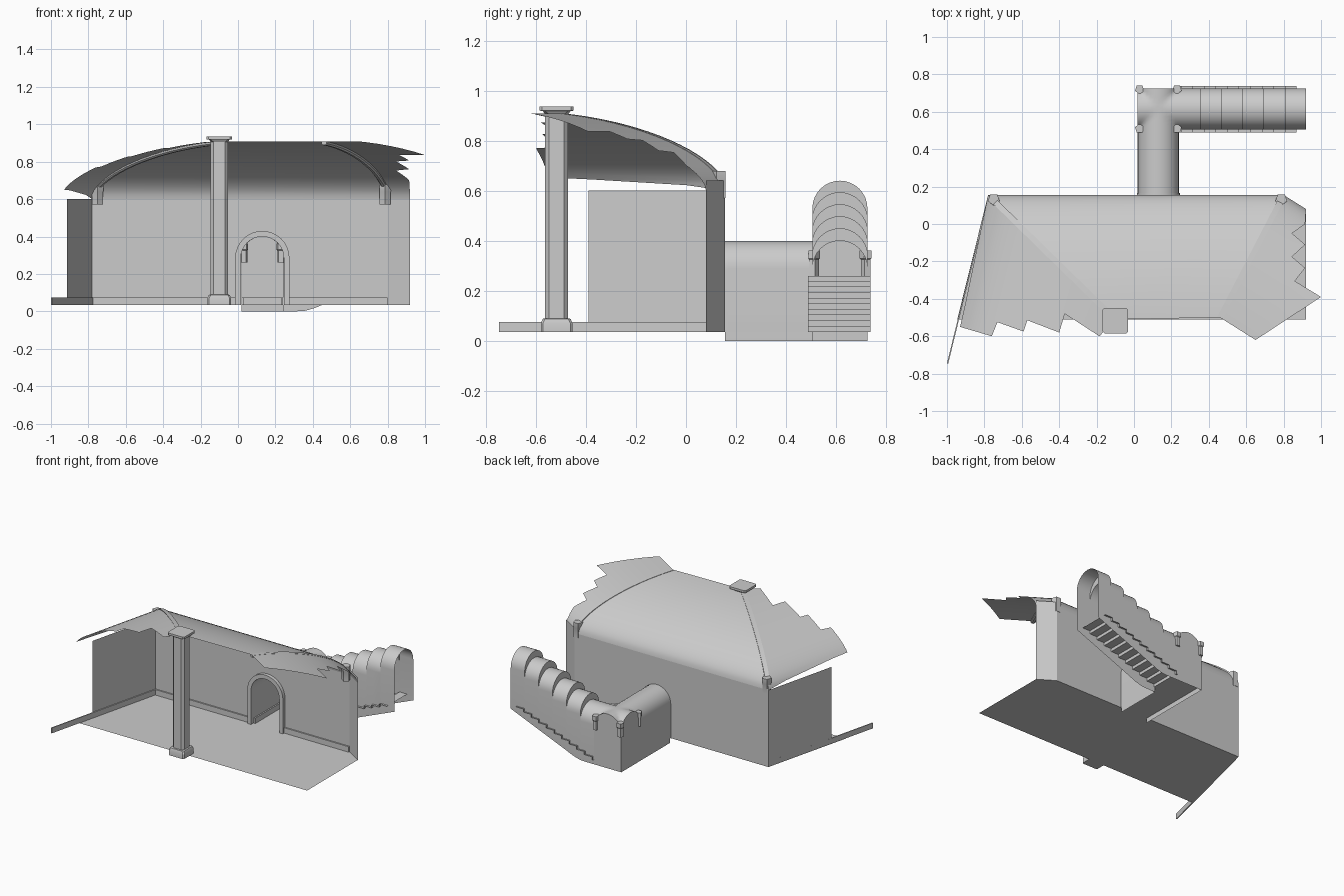
import bpy, bmesh, math
from mathutils import Vector

if "Cube" in bpy.data.objects:
    bpy.data.objects.remove(bpy.data.objects["Cube"])

FLOOR, SPRING, TOP = 0.035, 0.60, 0.64
PI = math.pi


def mesh(name, verts, faces, angle=30):
    bm = bmesh.new()
    vs = [bm.verts.new(v) for v in verts]
    for f in faces:
        bm.faces.new([vs[i] for i in f])
    bmesh.ops.remove_doubles(bm, verts=bm.verts, dist=1e-5)
    bm.normal_update()
    bmesh.ops.triangulate(bm, faces=[f for f in bm.faces if len(f.verts) > 4])
    return finish(name, bm, angle)


def finish(name, bm, angle=30):
    bmesh.ops.recalc_face_normals(bm, faces=bm.faces)
    me = bpy.data.meshes.new(name)
    bm.to_mesh(me)
    bm.free()
    ob = bpy.data.objects.new(name, me)
    bpy.context.collection.objects.link(ob)
    bpy.ops.object.select_all(action='DESELECT')
    ob.select_set(True)
    bpy.context.view_layer.objects.active = ob
    bpy.ops.object.shade_smooth_by_angle(angle=math.radians(angle))
    return ob


def loft(name, rings, closed=False, caps=False):
    n = len(rings[0])
    verts = [v for r in rings for v in r]
    faces = []
    for k in range(len(rings) - 1):
        for i in range(n if closed else n - 1):
            j = (i + 1) % n
            faces.append((k * n + i, k * n + j, (k + 1) * n + j, (k + 1) * n + i))
    if caps:
        faces += [tuple(range(n)), tuple(range((len(rings) - 1) * n, len(rings) * n))]
    return mesh(name, verts, faces)


def panel(name, p, q, z0, z1):
    return loft(name, [[(*p, z0), (*q, z0)], [(*p, z1), (*q, z1)]])


def skirting(name, p, q, side):
    # board running from p to q, thickened to one side of travel
    p, q = Vector(p), Vector(q)
    d = (q - p).normalized()
    n = Vector((-d.y, d.x)) * side
    ring = lambda z: [(*c, z) for c in (p, q, q + n, p + n)]
    loft(name, [ring(FLOOR), ring(0.075)], True, True)


def arch(c, r, base, spring, n=16):
    # (u, z) outline of a round-headed opening
    pts = [(c - r, base)]
    pts += [(c - r * math.cos(PI * i / n), spring + r * math.sin(PI * i / n)) for i in range(n + 1)]
    return pts + [(c + r, base)]


def prism(name, x, y, rings, sides, turn):
    # stacked regular rings: (radius, z)
    loft(name, [[(x + r * math.cos(turn + 2 * PI * i / sides), y + r * math.sin(turn + 2 * PI * i / sides), z)
                 for i in range(sides)] for r, z in rings], True, True)


# room floor and walls
BL, BR, RR = (-0.78, 0.155), (0.80, 0.155), (0.92, 0.08)
mesh("room_floor", [(x, y, FLOOR) for x, y in (BL, (-0.945, -0.51), (0.92, -0.51), RR, BR)], [range(5)])
panel("left_wall", BL, (-0.913, -0.39), FLOOR, SPRING)
panel("right_wall", BR, RR, FLOOR, TOP)
hole = arch(0.13, 0.115, FLOOR, 0.285)
outline = [(-0.78, FLOOR)] + hole + [(0.80, FLOOR), (0.80, SPRING), (-0.78, SPRING)]
mesh("back_wall", [(u, 0.155, z) for u, z in outline], [range(len(outline))])

# door surround
outer = arch(0.13, 0.145, FLOOR, 0.285)
loft("door_surround", [[(u, y, z) for u, z in prof] for prof, y in
                       ((outer, 0.155), (outer, 0.13), (hole, 0.13), (hole, 0.165))])

# skirting boards
skirting("left_skirting", (-1.0, -0.745), BL, -0.007)
skirting("back_skirting_left", (-0.78, 0.155), (-0.015, 0.155), -0.01)
skirting("back_skirting_right", (0.275, 0.155), (0.80, 0.155), -0.01)
skirting("passage_skirting_left", (0.02, 0.16), (0.02, 0.725), -0.01)
skirting("passage_skirting_right", (0.24, 0.16), (0.24, 0.505), 0.01)
skirting("passage_skirting_end", (0.02, 0.725), (0.24, 0.725), -0.01)


# broken cloister vault: each panel curves with distance from its wall
def rise(d):
    t = 1 - min(max(d, 0), 1)
    return SPRING + 0.315 * (1 - t ** 1.75) ** (1 / 1.75)


def vault(name, pts, corner, normal, length):
    bm = bmesh.new()
    bm.faces.new([bm.verts.new((x, y, 0)) for x, y in pts])
    bm.normal_update()
    bmesh.ops.triangulate(bm, faces=bm.faces)
    n, c = Vector((*normal, 0)), Vector((*corner, 0))
    for k in range(1, 18):
        bmesh.ops.bisect_plane(bm, geom=bm.verts[:] + bm.edges[:] + bm.faces[:],
                               plane_co=c + n * length * (k / 18) ** 1.8, plane_no=n)
    for v in bm.verts:
        v.co.z = rise((v.co - c).dot(n) / length)
    finish(name, bm, 40)


HL, HR = (-0.10, -0.51), (0.46, -0.50)
vault("vault_back", [BL, BR, HR, HL], BL, (0, -1), 0.775)
vault("vault_left", [BL, HL, (-0.185, -0.60), (-0.37, -0.48), (-0.40, -0.58), (-0.57, -0.515), (-0.59, -0.575),
                     (-0.73, -0.525), (-0.76, -0.60), (-0.93, -0.55), (-0.905, -0.44)], BL, (0.971, -0.238), 0.948)
vault("vault_right", [BR, HR, (0.65, -0.62), (1.0, -0.39), (0.86, -0.305), (0.915, -0.235), (0.845, -0.175),
                      (0.915, -0.11), (0.845, -0.05), (0.915, 0.0), RR], BR, (-0.53, -0.848), 0.87)


# ribs under the hips, with a bracket at each foot
def rib(name, a, b):
    a, b = Vector(a), Vector(b)
    d = (b - a).normalized()
    s = Vector((-d.y, d.x)) * 0.015
    rings = []
    for i in range(17):
        p = a.lerp(b, 0.04 + 0.96 * (i / 16) ** 1.4)
        z = rise((0.155 - p.y) / 0.775) + 0.001
        rings.append([(*(p + s), z), (*(p + s), z - 0.012), (*(p + s * 0.5), z - 0.02),
                      (*(p - s * 0.5), z - 0.02), (*(p - s), z - 0.012), (*(p - s), z)])
    loft(name, rings, True, True)


rib("rib_left", BL, HL)
rib("rib_right", BR, HR)
for name, x in (("rib_bracket_left", -0.75), ("rib_bracket_right", 0.787)):
    prism(name, x, 0.132, [(0.031, 0.57), (0.031, 0.64), (0.033, 0.645), (0.033, 0.678)], 5, -PI / 2)


# column with chamfered square section
def chamfered(w, c, z):
    pts = [(w, w - c), (w - c, w)]
    out = []
    for k in range(4):
        for x, y in pts:
            a = k * PI / 2
            out.append((-0.10 + x * math.cos(a) - y * math.sin(a), -0.517 + x * math.sin(a) + y * math.cos(a), z))
    return out


loft("column", [chamfered(w, c, z) for w, c, z in (
    (0.063, 0.008, 0.035), (0.063, 0.008, 0.07), (0.056, 0.01, 0.088), (0.046, 0.016, 0.09),
    (0.046, 0.016, 0.905), (0.055, 0.01, 0.918), (0.068, 0.01, 0.92), (0.068, 0.01, 0.936))], True, True)

# passage behind the door
section = arch(0.13, 0.11, 0.0, 0.29)
loft("passage", [[(u, y, z) for u, z in section] for y in (0.155, 0.505)])
mesh("passage_floor", [(x, y, FLOOR) for x, y in ((0.02, 0.155), (0.24, 0.155), (0.24, 0.725), (0.02, 0.725))],
     [range(4)])

# crossing bay: end walls and groin vault
mesh("crossing_end_wall", [(u, 0.725, z) for u, z in section], [range(len(section))])
side = arch(0.615, 0.11, 0.0, 0.29)
mesh("crossing_side_wall", [(0.02, u, z) for u, z in side], [range(len(side))])
N = 16
ang = [PI * i / N for i in range(N + 1)]
loft("crossing_vault", [[(0.13 - 0.11 * math.cos(a), 0.615 - 0.11 * math.cos(b),
                          0.29 + 0.11 * max(math.sin(a), math.sin(b))) for b in ang] for a in ang])
for sx in (-1, 1):
    for sy in (-1, 1):
        prism("crossing_bracket", 0.13 + sx * 0.1, 0.615 + sy * 0.105,
              [(0.021, 0.26), (0.021, 0.325), (0.026, 0.33), (0.026, 0.362)], 5, -sy * PI / 2)


# stair tunnel: barrel vault climbing in six lifts
def under(x):
    return 0.0 if x < 0.34 else 0.41 * (x - 0.365) if x > 0.46 else 0.039 * ((x - 0.34) / 0.12) ** 1.5


rings = []
for k in range(6):
    for f in (0, 0.5, 1):
        x = 0.24 + 0.1133 * (k + f)
        rings.append([(x, u, z) for u, z in arch(0.615, 0.11, max(0, under(x)), 0.29 + 0.048 * k)])
loft("stair_tunnel", rings)

# stair treads and risers, slightly wider than the tunnel
profile = [(0.24, FLOOR)]
for k in range(10):
    x, z = 0.25 + 0.062 * k, FLOOR + 0.0225 * k
    profile += [(x, z), (x, z + 0.0225)]
profile.append((0.87, 0.26))
loft("stairs", [[(x, y, z) for x, z in profile] for y in (0.488, 0.738)])
